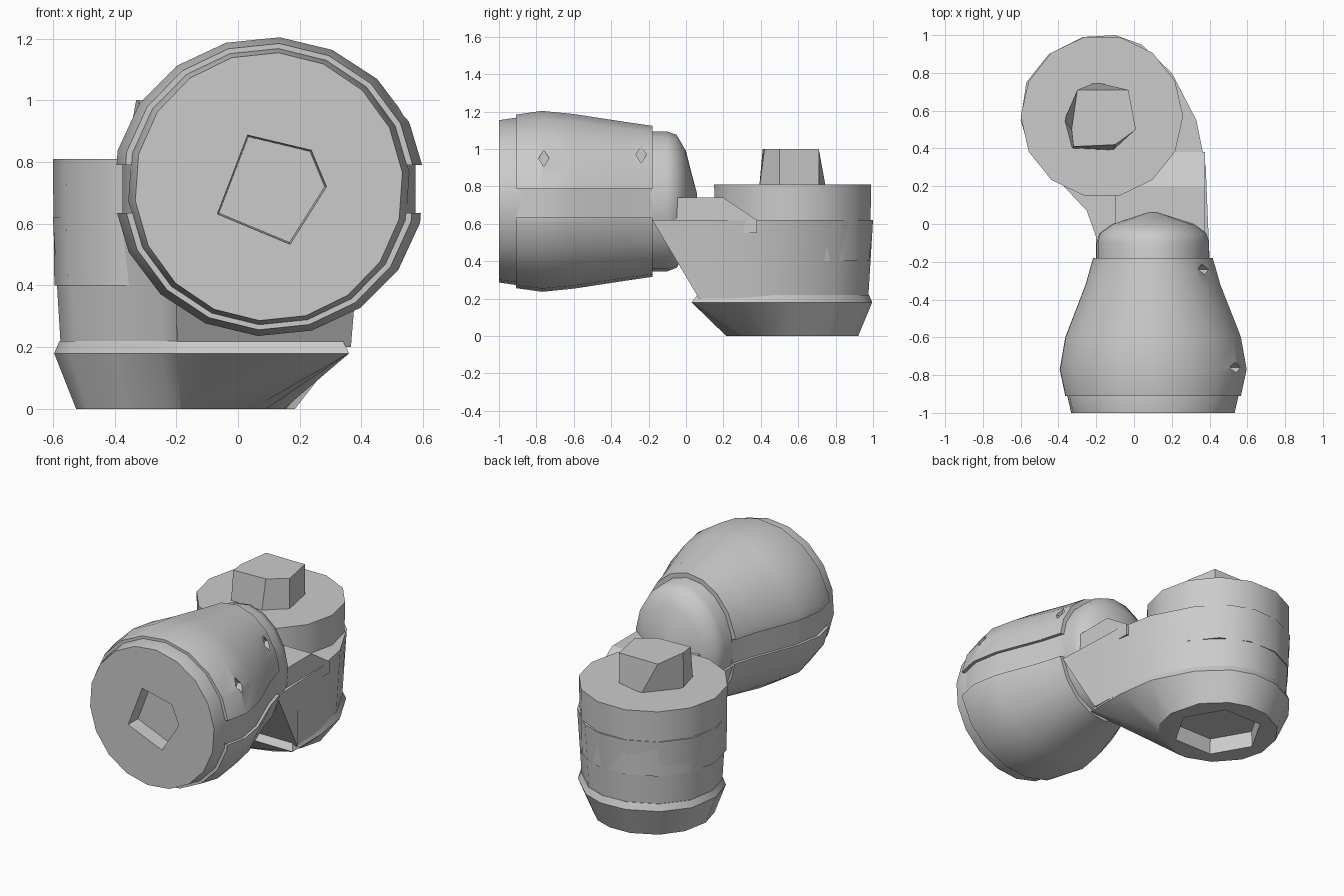
import bpy, bmesh, math
from mathutils import Vector

if "Cube" in bpy.data.objects:
    bpy.data.objects.remove(bpy.data.objects["Cube"], do_unlink=True)

grey = bpy.data.materials.new("light_grey")
grey.use_nodes = True
grey.diffuse_color = (0.6, 0.6, 0.6, 1)
grey.node_tree.nodes["Principled BSDF"].inputs["Base Color"].default_value = (0.6, 0.6, 0.6, 1)


def loft(name, sections):
    """Skin matching loops of points and cap both ends."""
    bm = bmesh.new()
    loops = [[bm.verts.new(p) for p in s] for s in sections]
    n = len(loops[0])
    for a, b in zip(loops, loops[1:]):
        for i in range(n):
            j = (i + 1) % n
            bm.faces.new((a[i], a[j], b[j], b[i]))
    bm.faces.new(loops[0])
    bm.faces.new(loops[-1])
    bmesh.ops.recalc_face_normals(bm, faces=bm.faces)
    mesh = bpy.data.meshes.new(name)
    bm.to_mesh(mesh)
    bm.free()
    mesh.materials.append(grey)
    obj = bpy.data.objects.new(name, mesh)
    bpy.context.collection.objects.link(obj)
    return obj


def select(obj):
    bpy.ops.object.select_all(action="DESELECT")
    obj.select_set(True)
    bpy.context.view_layer.objects.active = obj


def cut(obj, cutter):
    mod = obj.modifiers.new("cut", "BOOLEAN")
    mod.operation, mod.solver, mod.object = "DIFFERENCE", "EXACT", cutter
    select(obj)
    bpy.ops.object.modifier_apply(modifier="cut")
    bpy.data.objects.remove(cutter, do_unlink=True)


def smooth(obj, degrees=32):
    select(obj)
    bpy.ops.object.shade_smooth_by_angle(angle=math.radians(degrees))


AX, AZ = 0.1, 0.72          # barrel axis
HOUSE = Vector((-0.17, 0.57))  # upright housing axis


def ring_y(y, rx, rz, n=18):
    t = [math.tau * (i + 0.3) / n for i in range(n)]
    return [(AX + rx * math.cos(a), y, AZ + rz * math.sin(a)) for a in t]


def ring_z(z, r, n=14, c=HOUSE):
    t = [math.tau * i / n for i in range(n)]
    return [(c.x + r * math.cos(a), c.y + r * math.sin(a), z) for a in t]


# Barrel with a tapering oval body
body = [(-0.91, 0.475, 0.465), (-0.77, 0.505, 0.485), (-0.6, 0.475, 0.468),
        (-0.32, 0.365, 0.425), (-0.18, 0.325, 0.405)]
barrel = loft("barrel", [ring_y(*s) for s in body])

# Long groove down each side of the barrel
for side in (1, -1):
    profile = [(AX + side * (rx - 0.03), y) for y, rx, rz in body]
    profile = [(profile[0][0], -0.95)] + profile + [(profile[-1][0], -0.1)]
    profile += [(AX + side * 0.8, -0.1), (AX + side * 0.8, -0.95)]
    cut(barrel, loft("groove_cutter", [[(x, y, z) for x, y in profile] for z in (0.635, 0.79)]))

# Small diamond pits on the upper shell
for x, y, z in ((0.56, -0.76, 0.95), (0.39, -0.24, 0.97)):
    diamond = [(-0.028, 0), (0, 0.045), (0.028, 0), (0, -0.045)]
    cut(barrel, loft("pit_cutter", [[(x + d, y + u, z + v) for u, v in diamond] for d in (-0.05, 0.15)]))
smooth(barrel)

# End cap with a five-sided socket
cap = loft("barrel_cap", [ring_y(-1, 0.435, 0.435), ring_y(-0.9, 0.458, 0.45), ring_y(-0.6, 0.4, 0.4)])
socket = [(0.03, 0.89), (0.24, 0.84), (0.29, 0.72), (0.17, 0.53), (-0.07, 0.63)]
cut(cap, loft("socket_cutter", [
    [(AX + (x - AX) * k, y, AZ + (z - AZ) * k) for x, z in socket] for y, k in ((-1.05, 1), (-0.82, 0.92))]))
smooth(cap)

# Rounded shoulder behind the barrel
shoulder = loft("shoulder", [ring_y(y, 0.3 * k, 0.375 * k) for y, k in
                             ((-0.3, 1), (-0.1, 1), (-0.05, 0.95), (0, 0.72), (0.03, 0.4), (0.06, 0.1))])
smooth(shoulder, 45)

# Elbow: one outline wrapping the housing and reaching the barrel
outline = [Vector(p) for p in (
    (0.39, 0.05), (0.38, 0.3), (0.33, 0.55), (0.2, 0.8), (0.04, 0.95), (-0.1, 1), (-0.27, 0.99),
    (-0.45, 0.9), (-0.57, 0.75), (-0.6, 0.55), (-0.55, 0.38), (-0.4, 0.23), (-0.25, 0.07),
    (-0.2, -0.07), (-0.2, -0.18), (0.4, -0.18))]


def section(z, scale, front, right=1):
    pts = [HOUSE + (p - HOUSE) * scale for p in outline]
    return [(min(p.x, right), max(p.y, front), z) for p in pts]


elbow = loft("elbow", [section(0.2, 0.94, 0.07), section(0.62, 1, -0.18)])
smooth(elbow)

# Sloping ledge joining the elbow to the shoulder
wedge = [(-0.12, 0.55), (-0.12, 0.74), (0.2, 0.74), (0.38, 0.62), (0.38, 0.55)]
loft("neck_ledge", [[(x, y, z) for y, z in wedge] for x in (-0.1, 0.375)])

# Upright housing
housing = loft("housing", [ring_z(0.4, 0.425), ring_z(0.81, 0.43)])
smooth(housing)

# Flared base narrowing to a round foot, with a hexagonal recess below
foot = [tuple(HOUSE + (p - HOUSE).normalized() * 0.355) + (0,) for p in outline]
base = loft("base", [foot, section(0.18, 0.99, 0.03, 0.36), section(0.22, 0.95, 0.06, 0.34)])
cut(base, loft("recess_cutter", [ring_z(-0.1, 0.27, 6), ring_z(0.1, 0.26, 6)]))
smooth(base)

# Faceted post on top of the housing
post = [(-0.2, 0.75), (-0.03, 0.71), (0.01, 0.5), (-0.11, 0.39), (-0.33, 0.4), (-0.37, 0.55)]
post_top = [(-0.3, 0.71), (-0.03, 0.71), (0.01, 0.5), (-0.1, 0.42), (-0.32, 0.41), (-0.33, 0.5)]
loft("post", [[p + (0.78,) for p in post], [p + (1.0,) for p in post_top]])
